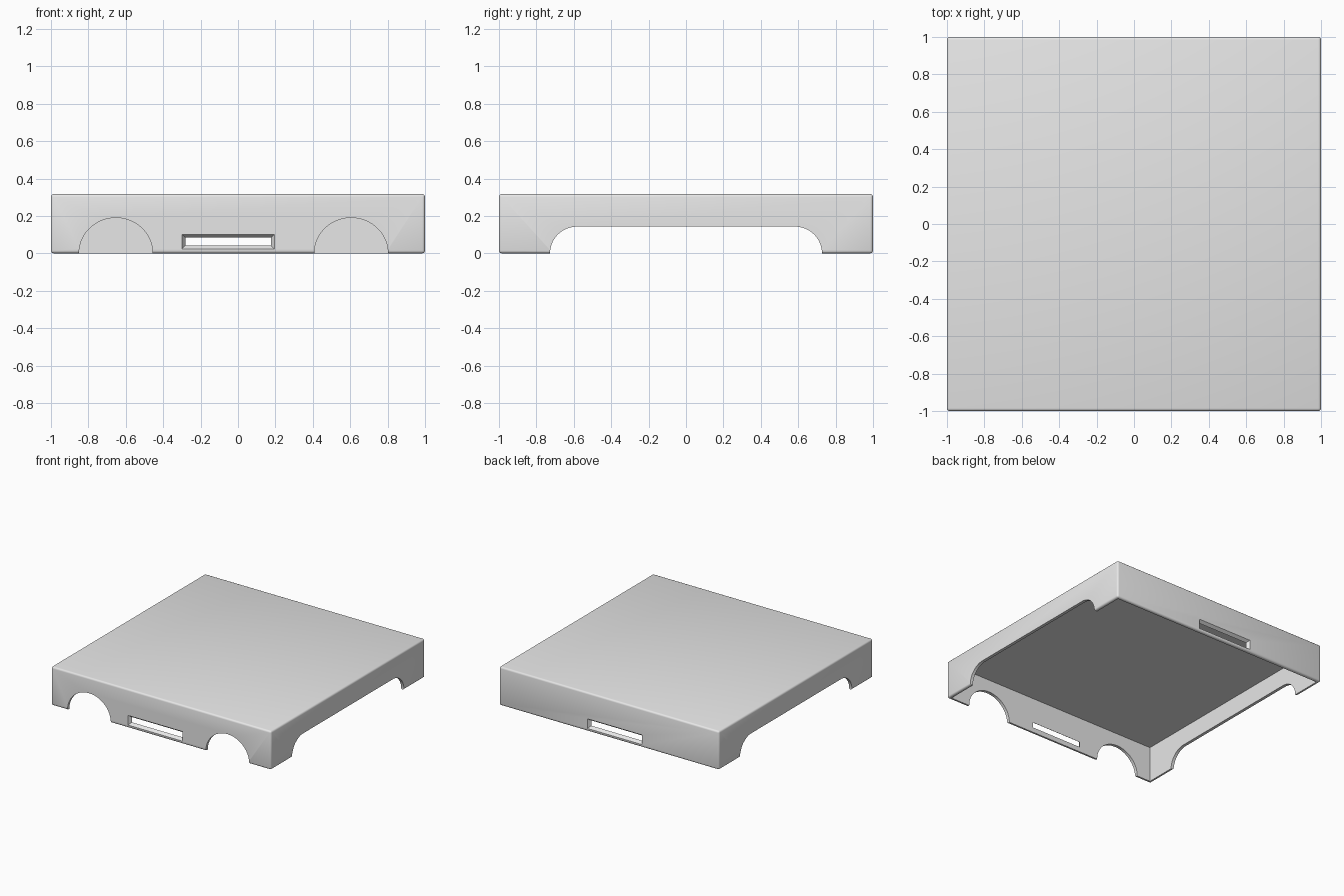
import bpy, bmesh, math
from mathutils import Matrix

if "Cube" in bpy.data.objects:
    bpy.data.objects.remove(bpy.data.objects["Cube"], do_unlink=True)

HEIGHT, WALL, EDGE = 0.317, 0.025, 0.015

grey = bpy.data.materials.new("light_grey")
grey.use_nodes = True
grey.diffuse_color = (0.8, 0.8, 0.8, 1)
grey.node_tree.nodes["Principled BSDF"].inputs["Base Color"].default_value = (0.8, 0.8, 0.8, 1)


def loft(name, start, end):
    """Closed solid between two matching rings of points."""
    bm = bmesh.new()
    a = [bm.verts.new(p) for p in start]
    b = [bm.verts.new(p) for p in end]
    bm.faces.new(a)
    bm.faces.new(b[::-1])
    for i in range(len(a)):
        j = (i + 1) % len(a)
        bm.faces.new((a[i], b[i], b[j], a[j]))
    bmesh.ops.recalc_face_normals(bm, faces=bm.faces)
    mesh = bpy.data.meshes.new(name)
    bm.to_mesh(mesh)
    bm.free()
    mesh.materials.append(grey)
    obj = bpy.data.objects.new(name, mesh)
    bpy.context.collection.objects.link(obj)
    return obj


def box(name, half, low, high):
    ring = [(-half, -half), (half, -half), (half, half), (-half, half)]
    return loft(name, [(x, y, low) for x, y in ring], [(x, y, high) for x, y in ring])


def arch(center, half, radius, height, steps=24):
    """Flat-topped arch outline with rounded shoulders, open below."""
    pts = [(center + half, -0.1)]
    for side in (1, -1):
        for i in range(steps + 1):
            t = math.pi / 2 * i / steps
            if side < 0:
                t = math.pi / 2 - t
            pts.append((center + side * (half - radius + radius * math.cos(t)),
                        height * math.sin(t)))
    pts.append((center - half, -0.1))
    # Drop the doubled crown point when the arch has no flat top
    return [p for i, p in enumerate(pts) if i == 0 or math.dist(p, pts[i - 1]) > 1e-5]


def slot_ring(sign, depth):
    """Rectangle of the tapered slot at a depth inside the wall."""
    inset = 0.018 * depth / WALL
    x0, x1, z0, z1 = -0.3 + inset, 0.195 - inset, 0.023 + inset, 0.102 - inset
    y = sign * (1 - depth)
    return [(x0, y, z0), (x1, y, z0), (x1, y, z1), (x0, y, z1)]


# Rounded outer cover
cover = box("cover_shell", 1, 0, HEIGHT)
bevel = cover.modifiers.new("soft_edges", "BEVEL")
bevel.width, bevel.segments = EDGE, 3

# Hollow underside
cutters = [box("cavity", 1 - WALL, -0.1, HEIGHT - WALL)]

# Round arches in the front wall
for x in (-0.653, 0.605):
    outline = arch(x, 0.197, 0.197, 0.19)
    cutters.append(loft("front_arch", [(p, -1.1, z) for p, z in outline],
                        [(p, -0.9, z) for p, z in outline]))

# Long low arches in both side walls
outline = arch(0, 0.727, 0.145, 0.143)
for s in (1, -1):
    cutters.append(loft("side_arch", [(s * 0.9, p, z) for p, z in outline],
                        [(s * 1.1, p, z) for p, z in outline]))

# Tapered slots in the front and back walls
for s in (1, -1):
    cutters.append(loft("slot", slot_ring(s, -0.01), slot_ring(s, WALL + 0.01)))

for cutter in cutters:
    cutter.hide_render = True
    cut = cover.modifiers.new(cutter.name, "BOOLEAN")
    cut.operation, cut.solver, cut.object = "DIFFERENCE", "EXACT", cutter

# Bake the cuts, then discard the helpers
bpy.context.view_layer.update()
result = bpy.data.meshes.new_from_object(
    cover.evaluated_get(bpy.context.evaluated_depsgraph_get()))
cover.modifiers.clear()
cover.data = result
for cutter in cutters:
    bpy.data.objects.remove(cutter, do_unlink=True)

bpy.ops.object.select_all(action="DESELECT")
cover.select_set(True)
bpy.context.view_layer.objects.active = cover
bpy.ops.object.shade_smooth_by_angle(angle=math.radians(35))
